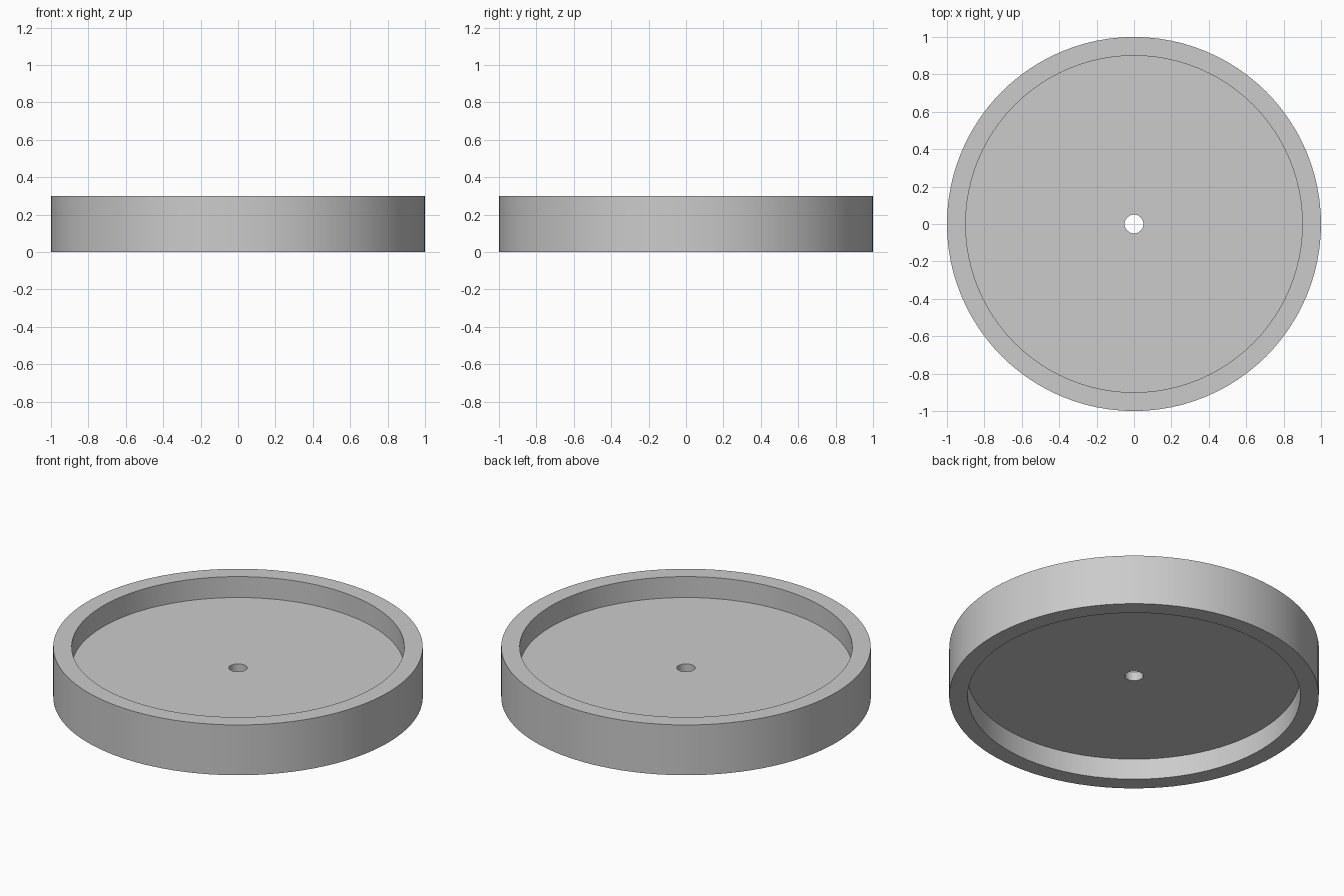
import bpy, bmesh, math

cube = bpy.data.objects.get("Cube")
if cube:
    bpy.data.objects.remove(cube, do_unlink=True)

SEGMENTS = 96
HEIGHT, RECESS = 0.30, 0.125
OUTER, INNER, BORE = 1.0, 0.90, 0.05

grey = bpy.data.materials.new("plain grey")
grey.use_nodes = True
colour = (0.6, 0.6, 0.6, 1)
grey.diffuse_color = colour
grey.node_tree.nodes["Principled BSDF"].inputs["Base Color"].default_value = colour

# Cross-section (radius, height): rim, recessed web on both sides, centre bore
profile = [
    (OUTER, 0), (OUTER, HEIGHT), (INNER, HEIGHT), (INNER, HEIGHT - RECESS),
    (BORE, HEIGHT - RECESS), (BORE, RECESS), (INNER, RECESS), (INNER, 0),
]

# Revolve the closed section around the vertical axis
bm = bmesh.new()
verts = [bm.verts.new((r, 0, z)) for r, z in profile]
edges = [bm.edges.new((verts[i - 1], verts[i])) for i in range(len(verts))]
bmesh.ops.spin(bm, geom=verts + edges, cent=(0, 0, 0), axis=(0, 0, 1),
               angle=math.tau, steps=SEGMENTS, use_merge=True)
bmesh.ops.remove_doubles(bm, verts=bm.verts, dist=0.0001)
bmesh.ops.recalc_face_normals(bm, faces=bm.faces)

mesh = bpy.data.meshes.new("recessed_wheel")
bm.to_mesh(mesh)
bm.free()
mesh.materials.append(grey)
wheel = bpy.data.objects.new("recessed_wheel", mesh)
bpy.context.collection.objects.link(wheel)

# Smooth round walls with crisp corners
bpy.ops.object.select_all(action="DESELECT")
wheel.select_set(True)
bpy.context.view_layer.objects.active = wheel
bpy.ops.object.shade_smooth_by_angle(angle=math.radians(30))
